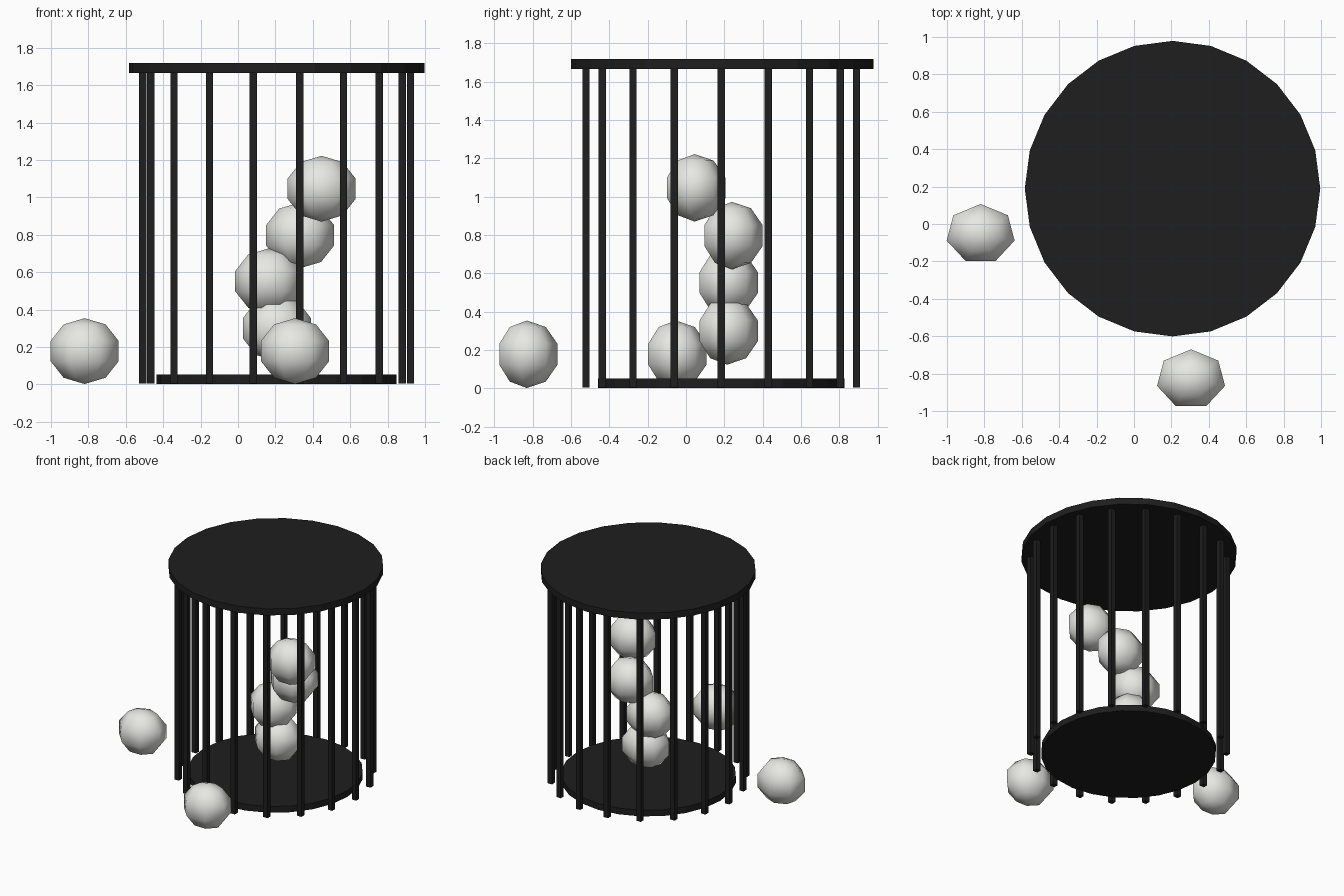
import bpy, math

if "Cube" in bpy.data.objects:
    bpy.data.objects.remove(bpy.data.objects["Cube"])

CX, CY = 0.206, 0.187


def material(name, color):
    m = bpy.data.materials.new(name)
    m.diffuse_color = (*color, 1)
    m.use_nodes = True
    m.node_tree.nodes["Principled BSDF"].inputs["Base Color"].default_value = m.diffuse_color
    return m


black = material("black_paint", (0.013, 0.013, 0.013))
white = material("off_white", (0.8, 0.8, 0.77))


def finish(name, mat):
    ob = bpy.context.object
    ob.name = name
    ob.data.materials.append(mat)
    return ob


def disc(name, radius, z0, z1, y):
    bpy.ops.mesh.primitive_cylinder_add(vertices=24, radius=radius, depth=z1 - z0,
                                        location=(CX, y, (z0 + z1) / 2))
    finish(name, black)


# Floor and roof of the cage
disc("cage_floor", 0.642, 0.003, 0.053, CY - 0.003)
disc("cage_roof", 0.79, 1.665, 1.718, CY + 0.002)

# Ring of square bars, all aligned to the axes
for i in range(18):
    a = math.radians(20 * i)
    x, y = CX + 0.716 * math.cos(a), CY - 0.003 + 0.716 * math.sin(a)
    bpy.ops.mesh.primitive_cube_add(size=1, location=(x, y, 0.8375))
    ob = finish(f"cage_bar_{i + 1}", black)
    ob.scale = (0.039, 0.038, 1.665)

# Low-poly balls: two outside, four stacked in the cage
balls = [(-0.82, -0.053, 0.178), (0.305, -0.83, 0.178),
         (0.208, 0.215, 0.30), (0.167, 0.215, 0.552),
         (0.332, 0.24, 0.797), (0.447, 0.045, 1.046)]
for i, loc in enumerate(balls):
    bpy.ops.mesh.primitive_uv_sphere_add(segments=7, ring_count=5, radius=1, location=loc)
    ob = finish(f"ball_{i + 1}", white)
    # turn so that one meridian points to the back (+y)
    top = max((v.co for v in ob.data.vertices if abs(v.co.z) < 0.5), key=lambda c: c.y)
    turn = math.pi / 2 - math.atan2(top.y, top.x)
    c, s = math.cos(turn), math.sin(turn)
    for v in ob.data.vertices:
        x, y = v.co.x, v.co.y
        v.co.x, v.co.y = (c * x - s * y) * 0.196, (s * x + c * y) * 0.168
        v.co.z *= 0.176
    bpy.ops.object.shade_smooth()
